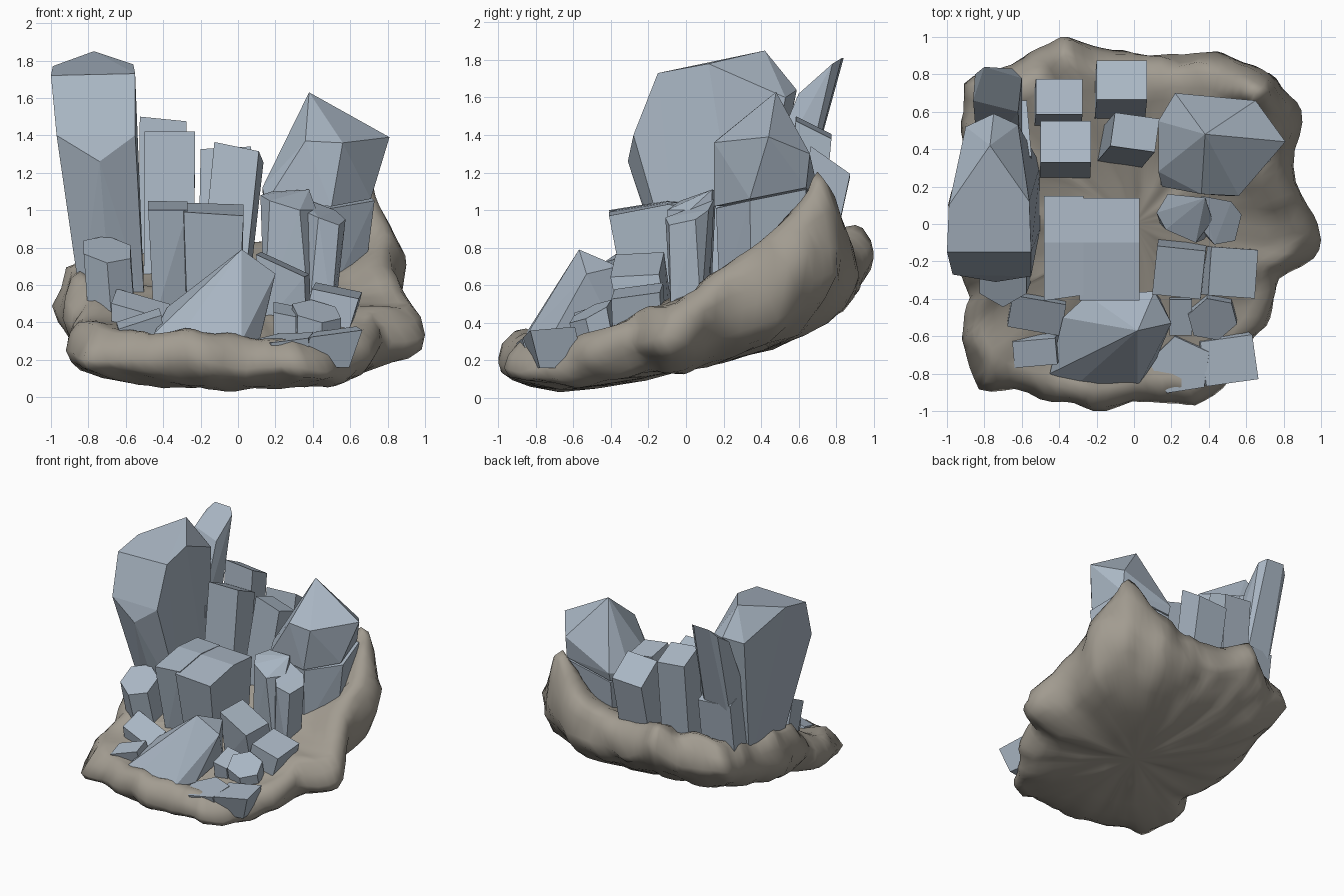
import bpy, bmesh, math
from mathutils import Vector, noise


def material(name, rgb):
    m = bpy.data.materials.new(name)
    m.diffuse_color = (*rgb, 1)
    return m


ROCK = material("rock_tan", (0.36, 0.33, 0.28))
CRYSTAL = material("crystal_blue_grey", (0.40, 0.47, 0.55))


def add_object(name, bm, mat):
    bmesh.ops.recalc_face_normals(bm, faces=bm.faces)
    me = bpy.data.meshes.new(name)
    bm.to_mesh(me)
    bm.free()
    me.materials.append(mat)
    ob = bpy.data.objects.new(name, me)
    bpy.context.collection.objects.link(ob)
    return ob


def hull(name, pts):
    """Flat-faced crystal: convex hull of its corners."""
    bm = bmesh.new()
    for p in pts:
        bm.verts.new(p)
    r = bmesh.ops.convex_hull(bm, input=bm.verts)
    junk = {g for g in r["geom_interior"] + r["geom_unused"] if isinstance(g, bmesh.types.BMVert)}
    bmesh.ops.delete(bm, geom=list(junk), context='VERTS')
    bmesh.ops.dissolve_limit(bm, angle_limit=math.radians(4), verts=bm.verts, edges=bm.edges)
    return add_object(name, bm, CRYSTAL)


def shard(name, base, top, size, rot=0, tilt=(0, 0), sides=4, taper=1.0):
    """Leaning prism with a slanted top."""
    pts = []
    k = 0.5 / math.cos(math.pi / sides)
    for i in range(sides):
        a = 2 * math.pi * (i + 0.5) / sides
        x, y = size[0] * k * math.cos(a), size[1] * k * math.sin(a)
        c, s = math.cos(math.radians(rot)), math.sin(math.radians(rot))
        x, y = x * c - y * s, x * s + y * c
        pts.append((base[0] + x * taper, base[1] + y * taper, base[2]))
        pts.append((top[0] + x, top[1] + y, top[2] + tilt[0] * x + tilt[1] * y))
    return hull(name, pts)


# Rock dish: rim stations (x, y, z of widest edge, z of rim)
RIM = [
    (1.02, -.09, .33, .50), (.86, .25, .55, .72), (.91, .6, .75, .95),
    (.74, .82, .8, 1.22), (.5, .91, .65, .97), (.2, .91, .6, .82),
    (-.1, .92, .6, .83), (-.4, 1.03, .78, .92), (-.6, .88, .65, .85),
    (-.92, .75, .6, .8), (-.92, .45, .5, .76), (-.98, .1, .48, .7),
    (-.95, -.2, .45, .66), (-.87, -.4, .38, .52), (-.94, -.6, .26, .43),
    (-.82, -.87, .22, .38), (-.5, -.94, .2, .37), (-.22, -1.01, .2, .36),
    (.1, -.94, .17, .32), (.33, -.97, .15, .31), (.52, -.82, .14, .31),
    (.71, -.52, .2, .38), (.79, -.3, .28, .46)]
# cross-section: (radius factor, level) 3 = inside floor, 2 = rim, 1 = edge, 0 = underside
SECTION = [(.2, 3), (.4, 3), (.6, 2.9), (.72, 2.7), (.8, 2.25), (.87, 2), (.92, 1.9), (.97, 1.5),
           (1, 1), (.97, .65), (.91, .38), (.83, .2), (.7, .05), (.5, 0), (.25, 0)]
SUB = 5


def floor_z(y):
    return 0.56 + 0.36 * y


def under_z(x, y):
    return 0.03 + 0.2 * max(0, y + .6) + 0.12 * max(0, y) ** 2 + 0.05 * max(0, -x)


def rock_point(x, y, mid, rim, s, level):
    x, y = x * s, y * s
    levels = [under_z(x, y), mid, rim, floor_z(y)]
    i = min(int(level), 2)
    t = level - i
    z = levels[i] * (1 - t) + levels[i + 1] * t
    p = Vector((x, y, z))
    amp = 0.05 if level > .1 else 0.03
    return p + noise.noise_vector(p * 5.5) * amp + noise.noise_vector(p * 12) * 0.02


bm = bmesh.new()
rings = []
for s, level in SECTION:
    ring = []
    for i, a in enumerate(RIM):
        b = RIM[(i + 1) % len(RIM)]
        for j in range(SUB):
            t = j / SUB
            st = [u * (1 - t) + v * t for u, v in zip(a, b)]
            ring.append(bm.verts.new(rock_point(*st, s, level)))
    rings.append(ring)
n = len(rings[0])
for ra, rb in zip(rings, rings[1:]):
    for i in range(n):
        bm.faces.new((ra[i], ra[(i + 1) % n], rb[(i + 1) % n], rb[i]))
for ring, z in ((rings[0], floor_z(0)), (rings[-1], under_z(0, 0))):
    c = bm.verts.new((0, 0, z))
    for i in range(n):
        bm.faces.new((ring[i], ring[(i + 1) % n], c))
bmesh.ops.smooth_vert(bm, verts=bm.verts, factor=0.4, use_axis_x=True, use_axis_y=True, use_axis_z=True)
for v in bm.verts:
    v.co = (max(-1, min(1, v.co.x)), max(-1, min(1, v.co.y)), max(0, v.co.z))
rock = add_object("rock_base", bm, ROCK)
for p in rock.data.polygons:
    p.use_smooth = True

# Tall left crystals
hull("tall_crystal", [
    (-1, -.15, 1.72), (-.55, -.15, 1.73), (-.99, .1, 1.77), (-.56, .12, 1.78), (-.77, .42, 1.85),
    (-.9, .52, 1.6), (-.75, .59, 1.64), (-.62, .53, 1.6),
    (-.97, -.27, 1.4), (-.74, -.31, 1.26), (-.55, -.28, 1.4),
    (-.84, -.03, .5), (-.68, -.06, .5), (-.5, -.02, .5), (-.5, .32, .5), (-.84, .36, .5)])
hull("tall_crystal_rear", [
    (-.86, .66, 1.66), (-.85, .8, 1.75), (-.8, .84, 1.81), (-.65, .83, 1.81), (-.6, .78, 1.78),
    (-.62, .6, 1.62), (-.83, .3, .9), (-.6, .3, .9), (-.83, .52, .65), (-.6, .52, .65)])
shard("rear_foot_crystal", (-.7, .42, .55), (-.7, .5, 1.15), (.28, .3), 5, (0, -.3))

# Square columns at the back
shard("back_column_1", (-.41, .6, .5), (-.40, .68, 1.44), (.25, .19), 0, (-.1, -.5))
shard("back_column_2", (-.37, .34, .5), (-.365, .44, 1.37), (.27, .22), 0, (0, -.45))
shard("back_column_3", (-.08, .62, .5), (-.065, .77, 1.26), (.27, .21), 0, (.05, -.7))
shard("back_column_4", (-.08, .39, .5), (.005, .49, 1.31), (.24, .18), -8, (-.25, -.3))

# Central block
hull("centre_block", [
    (-.29, -.41, .99), (.03, -.41, .97), (.03, -.1, 1.03), (-.3, -.1, 1.04), (.03, .14, 1.01),
    (-.3, .14, 1.02), (-.27, -.3, .4), (0, -.3, .4), (.02, .1, .4), (-.3, .1, .4)])
hull("centre_block_side", [
    (-.48, -.41, 1.0), (-.27, -.38, 1.0), (-.27, -.1, 1.045), (-.48, -.1, 1.05), (-.27, .15, 1.02),
    (-.48, .15, 1.03), (-.45, -.3, .4), (-.27, -.24, .4), (-.27, .1, .4), (-.45, .1, .4)])

# Large right crystal, cracked into cap and foot
hull("right_crystal_cap", [
    (.38, .48, 1.63), (.81, .44, 1.39), (.65, .66, 1.3), (.56, .15, 1.36), (.36, .16, 1.37),
    (.13, .28, 1.12), (.13, .55, 1.1), (.22, .7, 1.12),
    (.15, .2, 1.04), (.5, .15, 1.02), (.71, .34, 1.06), (.65, .64, 1.12), (.22, .68, 1.05)])
hull("right_crystal_foot", [
    (.14, .21, 1.03), (.5, .16, 1.01), (.73, .34, 1.05), (.67, .64, 1.11), (.22, .68, 1.04),
    (.17, .2, .5), (.48, .18, .5), (.66, .35, .5), (.58, .6, .5), (.22, .62, .5)])

# Middle right twin crystal
hull("middle_crystal_left", [
    (.12, .06, 1.08), (.18, .16, 1.1), (.38, .14, 1.11), (.42, .02, 1.0), (.33, -.1, 1.0), (.17, -.03, 1.05),
    (.14, .0, .45), (.2, .13, .45), (.4, .12, .45), (.38, -.08, .45)])
hull("middle_crystal_right", [
    (.36, .15, 1.06), (.52, .12, 1.0), (.575, .05, .95), (.54, -.09, .92), (.43, -.11, .96), (.34, .0, 1.0),
    (.36, .12, .45), (.52, .08, .45), (.5, -.08, .45), (.38, -.06, .45)])

# Slab lying across the front
hull("front_slab", [
    (.02, -.57, .79), (.2, -.53, .66), (.11, -.36, .7), (-.25, -.38, .52), (-.38, -.5, .48),
    (-.45, -.8, .34), (-.33, -.88, .3), (.02, -.87, .3), (.12, -.72, .32), (.14, -.4, .4),
    (-.3, -.45, .2), (-.3, -.8, .18), (0, -.8, .18)])

# Small crystals, left side
shard("left_stub", (-.67, -.22, .35), (-.7, -.3, .79), (.25, .25), 0, (-.1, .5), 6)
shard("left_chip_1", (-.52, -.44, .25), (-.52, -.49, .5), (.29, .17), -10, (-.2, .5))
shard("left_chip_2", (-.5, -.62, .2), (-.53, -.69, .42), (.23, .14), 5, (.3, .3))

# Small crystals, right side
shard("right_chip_1", (.25, -.2, .35), (.24, -.26, .71), (.26, .26), -6, (-.45, .1))
shard("right_chip_2", (.46, -.25, .3), (.53, -.26, .57), (.25, .26), -4, (-.2, .15))
shard("right_chip_3", (.25, -.47, .25), (.25, -.5, .47), (.12, .19), 0, (-.2, .3))
shard("right_chip_4", (.42, -.46, .22), (.42, -.51, .46), (.24, .2), 15, (-.2, .5), 6)
shard("right_chip_5", (.27, -.7, .12), (.25, -.76, .32), (.28, .26), -8, (.1, .15), 5)
shard("right_chip_6", (.44, -.68, .16), (.51, -.73, .35), (.28, .24), 8, (.12, .1))
